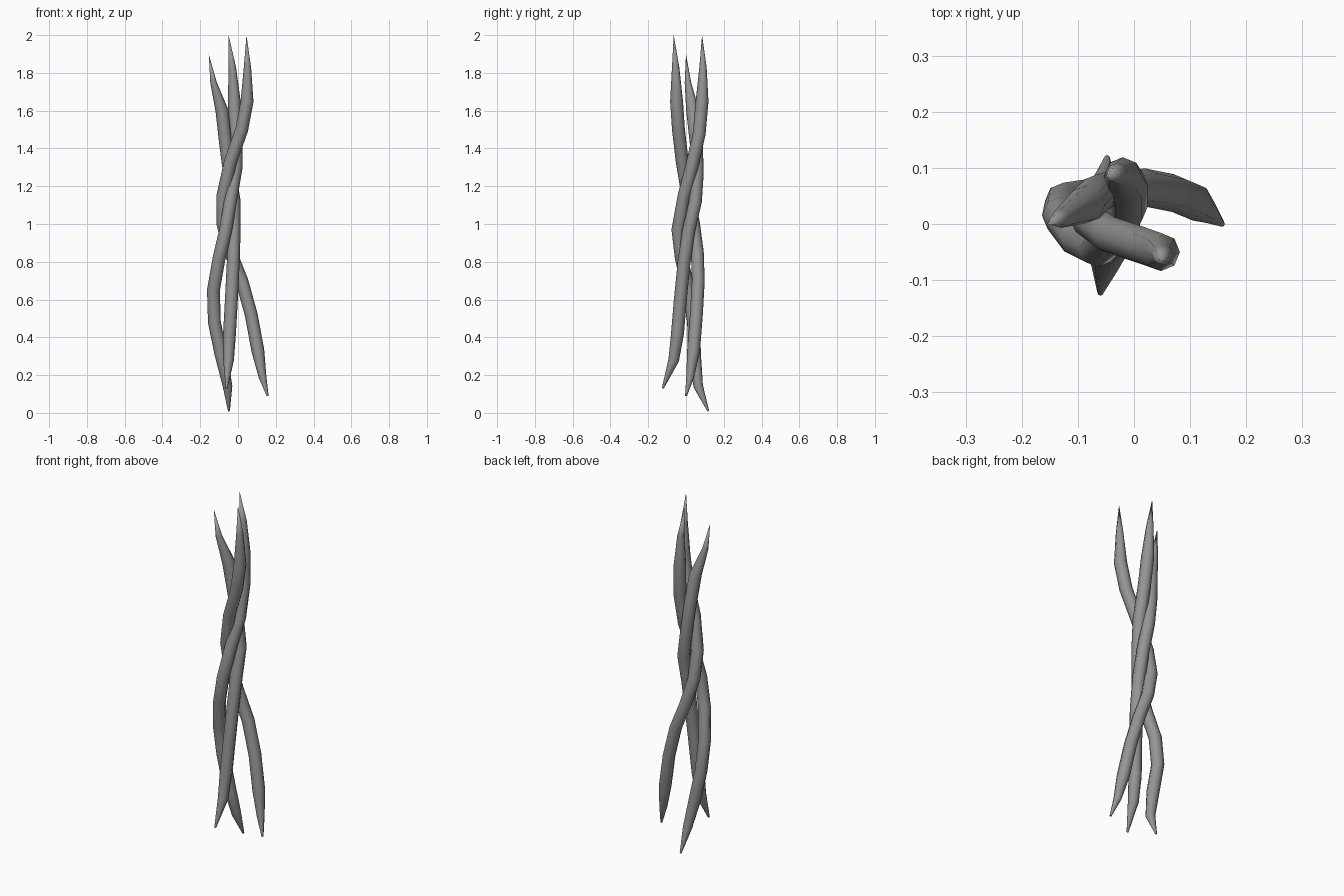
import bpy
import bmesh
import math
from mathutils import Vector, Quaternion

cube = bpy.data.objects.get("Cube")
if cube:
    bpy.data.objects.remove(cube, do_unlink=True)

SIDES = 8
THICK = 0.034

# One plain grey for every strand
grey = bpy.data.materials.new("stem_grey")
grey.use_nodes = True
COLOUR = (0.3, 0.3, 0.3, 1)
grey.diffuse_color = COLOUR
grey.node_tree.nodes["Principled BSDF"].inputs["Base Color"].default_value = COLOUR


def strand_radius(position, top, bottom):
    """Long taper to the top point, shorter taper to the bottom point."""
    upper = min(1, (top.z - position.z) / 0.3)
    lower = min(1, 0.15 + (position.z - bottom.z) / 0.22)
    return THICK * min(upper, lower)


def make_strand(name, path_cm):
    """Sweep a polygon along a path, listed from the top down in hundredths."""
    path = [Vector(point) / 100 for point in path_cm]
    top, bottom = path[0], path[-1]
    bm = bmesh.new()
    apex = bm.verts.new(top)
    rings = []
    for i in range(1, len(path)):
        after = path[min(i + 1, len(path) - 1)]
        direction = (path[i - 1] - after).normalized()
        tilt = Vector((0, 0, 1)).rotation_difference(direction)
        radius = strand_radius(path[i], top, bottom)
        ring = []
        for k in range(SIDES):
            angle = math.tau * k / SIDES
            offset = Vector((math.cos(angle), math.sin(angle), 0)) * radius
            ring.append(bm.verts.new(path[i] + tilt @ offset))
        rings.append(ring)

    # Pointed top, tube walls and small blunt bottom
    for k in range(SIDES):
        n = (k + 1) % SIDES
        bm.faces.new((apex, rings[0][k], rings[0][n]))
        for upper, lower in zip(rings, rings[1:]):
            bm.faces.new((upper[k], lower[k], lower[n], upper[n]))
    bm.faces.new(list(reversed(rings[-1])))
    bmesh.ops.recalc_face_normals(bm, faces=bm.faces[:])

    mesh = bpy.data.meshes.new(name)
    bm.to_mesh(mesh)
    bm.free()
    mesh.materials.append(grey)
    strand = bpy.data.objects.new(name, mesh)
    bpy.context.collection.objects.link(strand)
    bpy.ops.object.select_all(action="DESELECT")
    strand.select_set(True)
    bpy.context.view_layer.objects.active = strand
    bpy.ops.object.shade_smooth_by_angle(angle=math.radians(50))


# Strand leaning out to the right at the top, ending at the front
make_strand("right_strand", [
    (-15.5, 0, 190), (-13, 1, 175), (-8.5, 3.5, 160), (-6.5, 5.5, 142),
    (-4.5, 6, 127), (-2, 5, 112), (-2, 1.5, 97), (-2.5, -1, 80),
    (-3.5, -3, 60), (-4.5, -4.5, 42), (-5, -6.5, 28), (-6, -12.3, 13)])

# Strand standing at the back, curling round the right side
make_strand("back_strand", [
    (-5, 8.5, 200), (-3, 9, 183), (-2, 8.5, 165), (-1, 7, 148), (-1, 3, 130),
    (-3.5, -1, 115), (-6.5, -4.3, 97), (-10, -2.5, 82), (-13, 1.5, 65),
    (-12.5, 4, 48), (-9, 4.5, 31), (-5.5, 6.5, 14), (-4.8, 11.8, 1)])

# Strand standing at the front, crossing behind to the left foot
make_strand("front_strand", [
    (4.5, -6.5, 200), (5, -5.5, 183), (4.8, -5, 165), (2, -4, 150),
    (-4, -2, 133), (-8, 1, 115), (-8, 4, 100), (-4, 6, 85),
    (2, 6.5, 70), (7, 5.5, 52), (10.5, 4, 33), (13, 2.2, 19), (15.7, 0, 9)])
